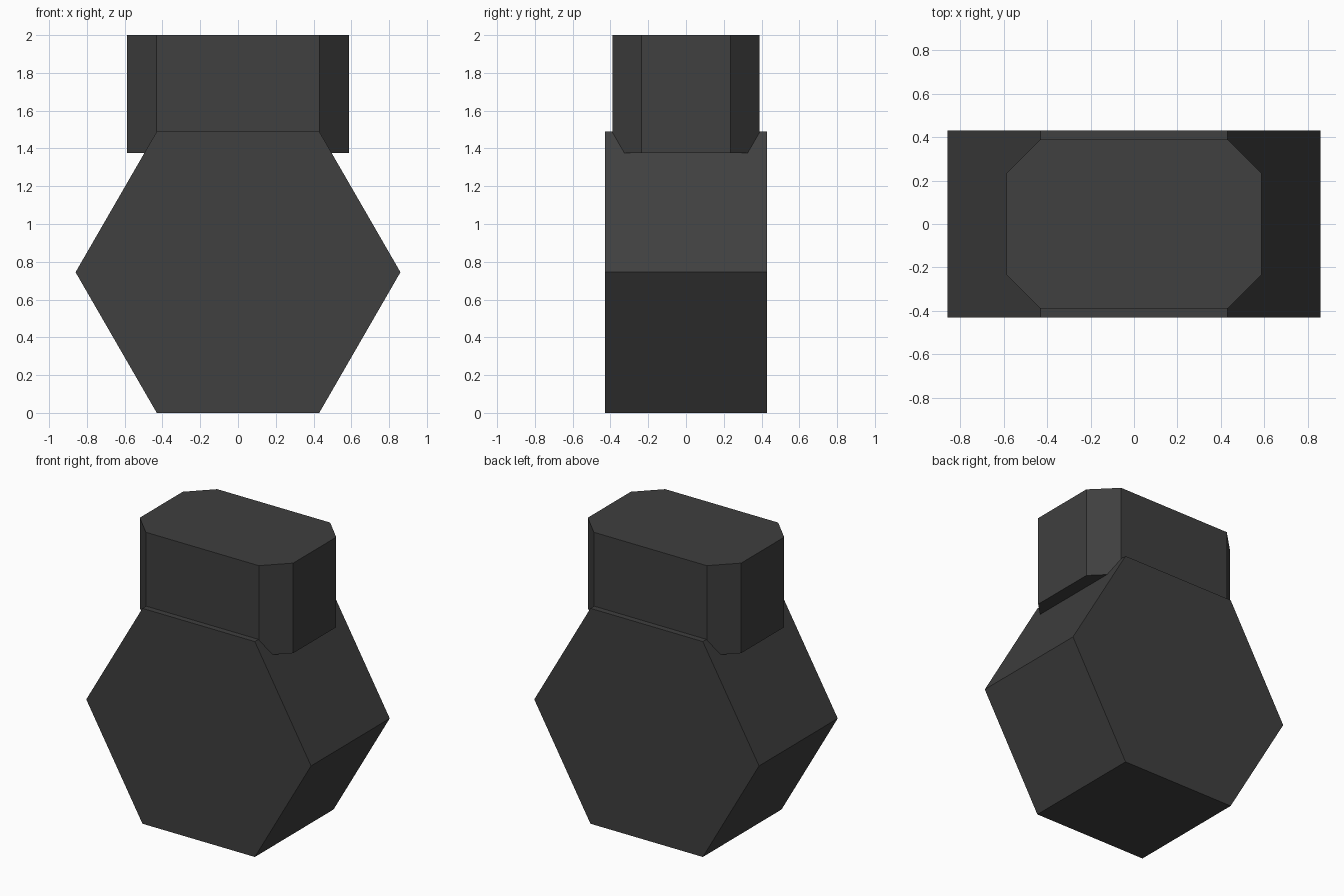
import bpy, bmesh, math
from mathutils import Vector

if "Cube" in bpy.data.objects:
    bpy.data.objects.remove(bpy.data.objects["Cube"])

# Single dark grey finish
grey = bpy.data.materials.new("dark_grey")
grey.diffuse_color = (0.05, 0.05, 0.05, 1)
grey.use_nodes = True
grey.node_tree.nodes["Principled BSDF"].inputs["Base Color"].default_value = grey.diffuse_color


def prism(name, outline, sweep):
    """Extrude a closed outline of 3D points along a vector."""
    bm = bmesh.new()
    base = bm.faces.new([bm.verts.new(p) for p in outline])
    ext = bmesh.ops.extrude_face_region(bm, geom=[base], use_keep_orig=True)
    verts = [g for g in ext["geom"] if isinstance(g, bmesh.types.BMVert)]
    bmesh.ops.translate(bm, verts=verts, vec=Vector(sweep))
    bmesh.ops.recalc_face_normals(bm, faces=bm.faces)
    mesh = bpy.data.meshes.new(name)
    bm.to_mesh(mesh)
    bm.free()
    mesh.materials.append(grey)
    obj = bpy.data.objects.new(name, mesh)
    bpy.context.collection.objects.link(obj)
    return obj


# Hexagonal body, lying with its axis along y
R, DEPTH = 0.86, 0.43
half_h = R * math.sin(math.pi / 3)
hexagon = [(R * math.cos(i * math.pi / 3), -DEPTH,
            half_h + R * math.sin(i * math.pi / 3)) for i in range(6)]
prism("hexagonal_body", hexagon, (0, 2 * DEPTH, 0))

# Upright block with chamfered corners, sunk into the top of the body
X, Y, CUT, Z0, Z1 = 0.587, 0.39, 0.155, 1.377, 2.0
octagon = [(X, -Y + CUT), (X, Y - CUT), (X - CUT, Y), (-X + CUT, Y),
           (-X, Y - CUT), (-X, -Y + CUT), (-X + CUT, -Y), (X - CUT, -Y)]
prism("chamfered_top_block", [(x, y, Z0) for x, y in octagon], (0, 0, Z1 - Z0))
